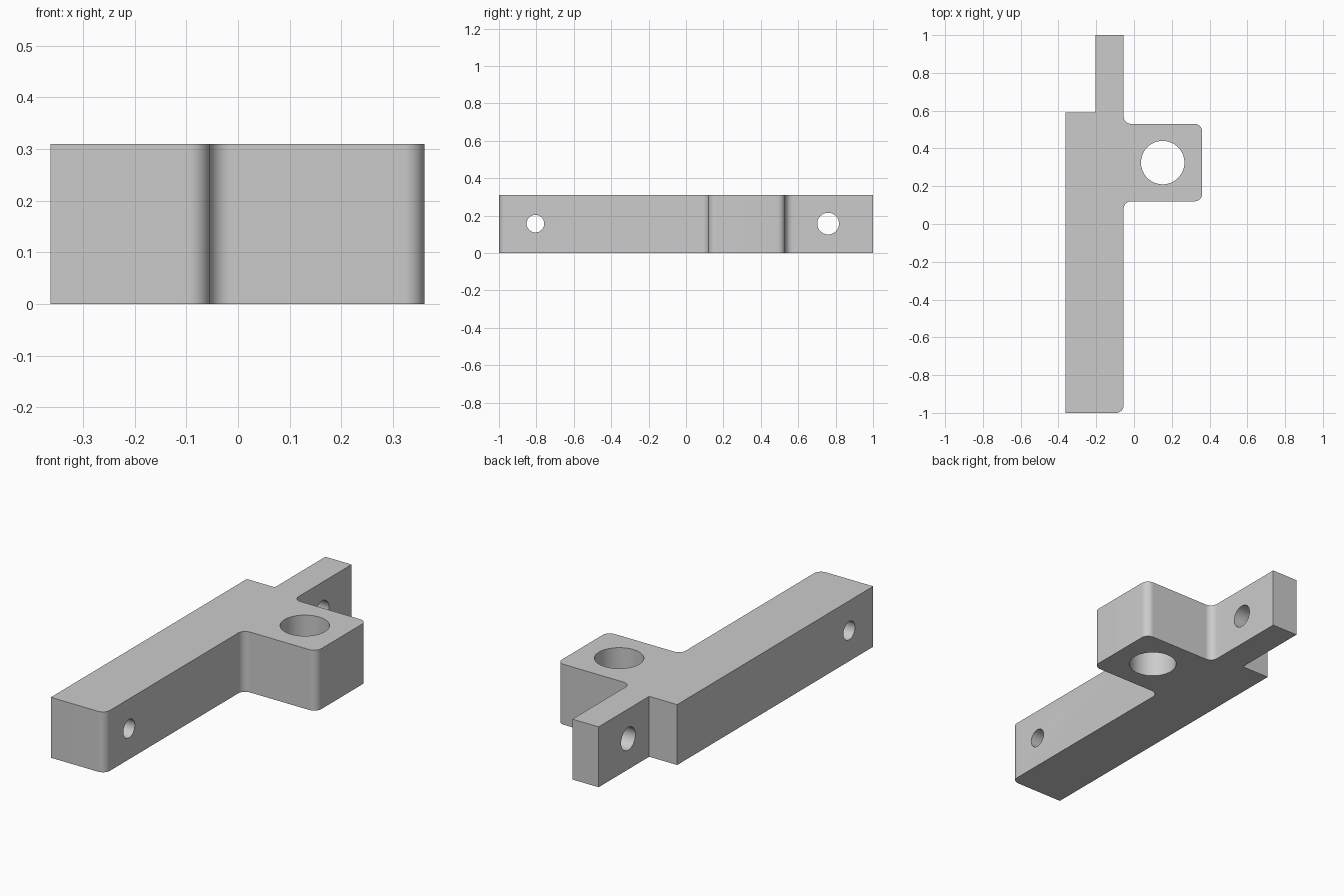
import bpy, bmesh, math
from mathutils import Vector

if "Cube" in bpy.data.objects:
    bpy.data.objects.remove(bpy.data.objects["Cube"])

HEIGHT = 0.31
R = 0.04

grey = bpy.data.materials.new("light grey")
grey.diffuse_color = (0.6, 0.6, 0.6, 1)
grey.use_nodes = True
grey.node_tree.nodes["Principled BSDF"].inputs["Base Color"].default_value = grey.diffuse_color


def rounded(outline, steps=10):
    """Replace each corner that has a radius with a tangent arc."""
    pts = []
    for i, (x, y, r) in enumerate(outline):
        p = Vector((x, y))
        if not r:
            pts.append(p)
            continue
        a = (Vector(outline[i - 1][:2]) - p).normalized()
        b = (Vector(outline[(i + 1) % len(outline)][:2]) - p).normalized()
        centre = p + (a + b) * r
        for k in range(steps + 1):
            t = k / steps * math.pi / 2
            pts.append(centre - b * r * math.cos(t) - a * r * math.sin(t))
    return pts


def drill(body, name, centre, radius, axis):
    """Cut a round through hole with a hidden cylinder."""
    turn = (0, math.pi / 2, 0) if axis == 'X' else (0, 0, 0)
    bpy.ops.mesh.primitive_cylinder_add(vertices=64, radius=radius, depth=1,
                                        location=centre, rotation=turn)
    cutter = bpy.context.object
    cutter.name = name
    cutter.data.materials.append(grey)
    cutter.hide_render = True
    mod = body.modifiers.new(name, 'BOOLEAN')
    mod.object, mod.operation, mod.solver = cutter, 'DIFFERENCE', 'EXACT'
    bpy.context.view_layer.objects.active = body
    bpy.ops.object.modifier_apply(modifier=name)
    bpy.data.objects.remove(cutter)


# Bar with a narrow end tab and a side lug, counter-clockwise from above
outline = [
    (-0.363, -1, 0), (-0.055, -1, R),
    (-0.055, 0.12, R), (0.361, 0.12, R), (0.361, 0.53, R), (-0.055, 0.53, R),
    (-0.055, 1, 0), (-0.204, 1, 0), (-0.204, 0.59, 0), (-0.363, 0.59, 0),
]
bm = bmesh.new()
base = bm.faces.new([bm.verts.new((p.x, p.y, 0)) for p in rounded(outline)])
top = bmesh.ops.extrude_face_region(bm, geom=[base])
bmesh.ops.translate(bm, vec=(0, 0, HEIGHT),
                    verts=[v for v in top["geom"] if isinstance(v, bmesh.types.BMVert)])
bmesh.ops.recalc_face_normals(bm, faces=bm.faces)
mesh = bpy.data.meshes.new("bracket_bar")
bm.to_mesh(mesh)
bm.free()
bar = bpy.data.objects.new("bracket_bar", mesh)
bpy.context.collection.objects.link(bar)
mesh.materials.append(grey)

# Vertical lug bore and the two cross holes
drill(bar, "lug_bore", (0.152, 0.325, HEIGHT / 2), 0.115, 'Z')
drill(bar, "bar_cross_hole", (-0.2, -0.805, 0.157), 0.047, 'X')
drill(bar, "tab_cross_hole", (-0.13, 0.76, 0.157), 0.058, 'X')

bpy.ops.object.select_all(action='DESELECT')
bar.select_set(True)
bpy.context.view_layer.objects.active = bar
bpy.ops.object.shade_smooth_by_angle(angle=math.radians(30))
